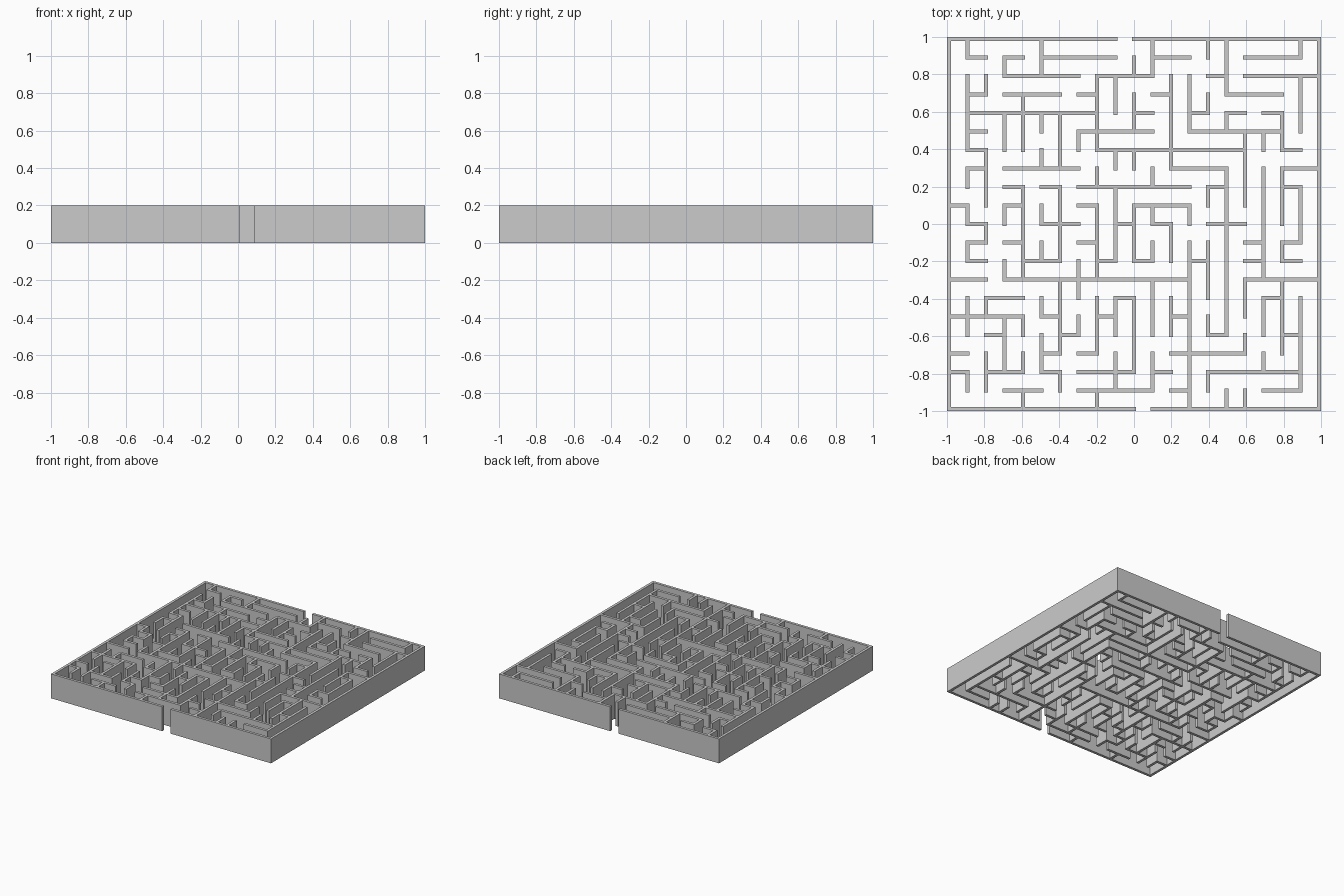
import bpy, bmesh, random

if "Cube" in bpy.data.objects:
    bpy.data.objects.remove(bpy.data.objects["Cube"])

N, T, H = 20, 0.022, 0.2            # cells per side, wall thickness, wall height
PITCH = (2 - T) / N
random.seed(4)

# Outer frame with one gap at the back and one at the front: (line, start, end)
FRAME_X = [(0, 0, 9), (0, 10, 20), (20, 0, 10), (20, 11, 20)]
FRAME_Y = [(0, 0, 20), (20, 0, 20)]

# Main inner walls along x (line counted from the back) and along y (from the left)
MAIN_X = [(4, 1, 8), (13, 4, 12), (13, 16, 20), (2, 3, 7), (2, 8, 11), (2, 16, 19),
          (5, 7, 11), (5, 14, 17), (6, 9, 12), (6, 13, 16), (7, 3, 6), (7, 12, 15),
          (8, 8, 12), (9, 10, 13), (15, 0, 3), (17, 13, 16), (18, 14, 19), (18, 7, 10),
          (1, 5, 8), (3, 15, 18)]
MAIN_Y = [(1, 2, 6), (2, 6, 9), (4, 3, 6), (4, 9, 12), (6, 4, 7), (6, 8, 12),
          (6, 13, 17), (8, 2, 6), (8, 9, 13), (9, 8, 12), (10, 9, 12), (12, 2, 7),
          (13, 11, 20), (15, 0, 3), (15, 7, 16), (16, 5, 9), (17, 9, 13),
          (18, 13, 17), (19, 14, 19)]

# Posts are grouped into connected wall trees; solid holds tiles on a doubled grid
group = {(i, j): (i, j) for i in range(N + 1) for j in range(N + 1)}
solid = set()


def root(p):
    while group[p] != p:
        p = group[p]
    return p


def add_wall(p, q):
    """One wall span between two neighbouring posts."""
    group[root(p)] = root(q)
    solid.update([(2 * p[0], 2 * p[1]), (p[0] + q[0], p[1] + q[1]),
                  (2 * q[0], 2 * q[1])])


for line, start, end in FRAME_X + MAIN_X:
    for k in range(start, end):
        add_wall((k, line), (k + 1, line))
for line, start, end in FRAME_Y + MAIN_Y:
    for k in range(start, end):
        add_wall((line, k), (line, k + 1))
group[root((0, 0))] = root((N, 0))  # keep both halves apart: the way through stays open

# Short side walls: join each loose post once, so the maze has no closed rooms
spans = [((i, j), (i + 1, j)) for i in range(N) for j in range(1, N)]
spans += [((i, j), (i, j + 1)) for i in range(1, N) for j in range(N)]
random.shuffle(spans)
for p, q in spans:
    if root(p) != root(q):
        add_wall(p, q)


def edge(k):
    """Position of tile boundary k: thin posts alternate with wide spans."""
    return -1 + (k // 2) * PITCH + (k % 2) * T


# Raise the plan into one clean wall body, open underneath between the walls
bm = bmesh.new()
for i, j in sorted(solid):
    x0, x1 = edge(i), edge(i + 1)
    y0, y1 = -edge(j + 1), -edge(j)
    corners = [(x0, y0), (x1, y0), (x1, y1), (x0, y1)]
    bm.faces.new([bm.verts.new((x, y, H)) for x, y in corners])
    bm.faces.new([bm.verts.new((x, y, 0)) for x, y in reversed(corners)])
    for s, (di, dj) in enumerate([(0, 1), (1, 0), (0, -1), (-1, 0)]):
        if (i + di, j + dj) not in solid:
            a, b = corners[s], corners[(s + 1) % 4]
            bm.faces.new([bm.verts.new(p) for p in
                          [(*a, 0), (*b, 0), (*b, H), (*a, H)]])
bmesh.ops.remove_doubles(bm, verts=bm.verts, dist=1e-4)

mesh = bpy.data.meshes.new("maze_walls")
bm.to_mesh(mesh)
bm.free()
maze = bpy.data.objects.new("maze_walls", mesh)
bpy.context.collection.objects.link(maze)
